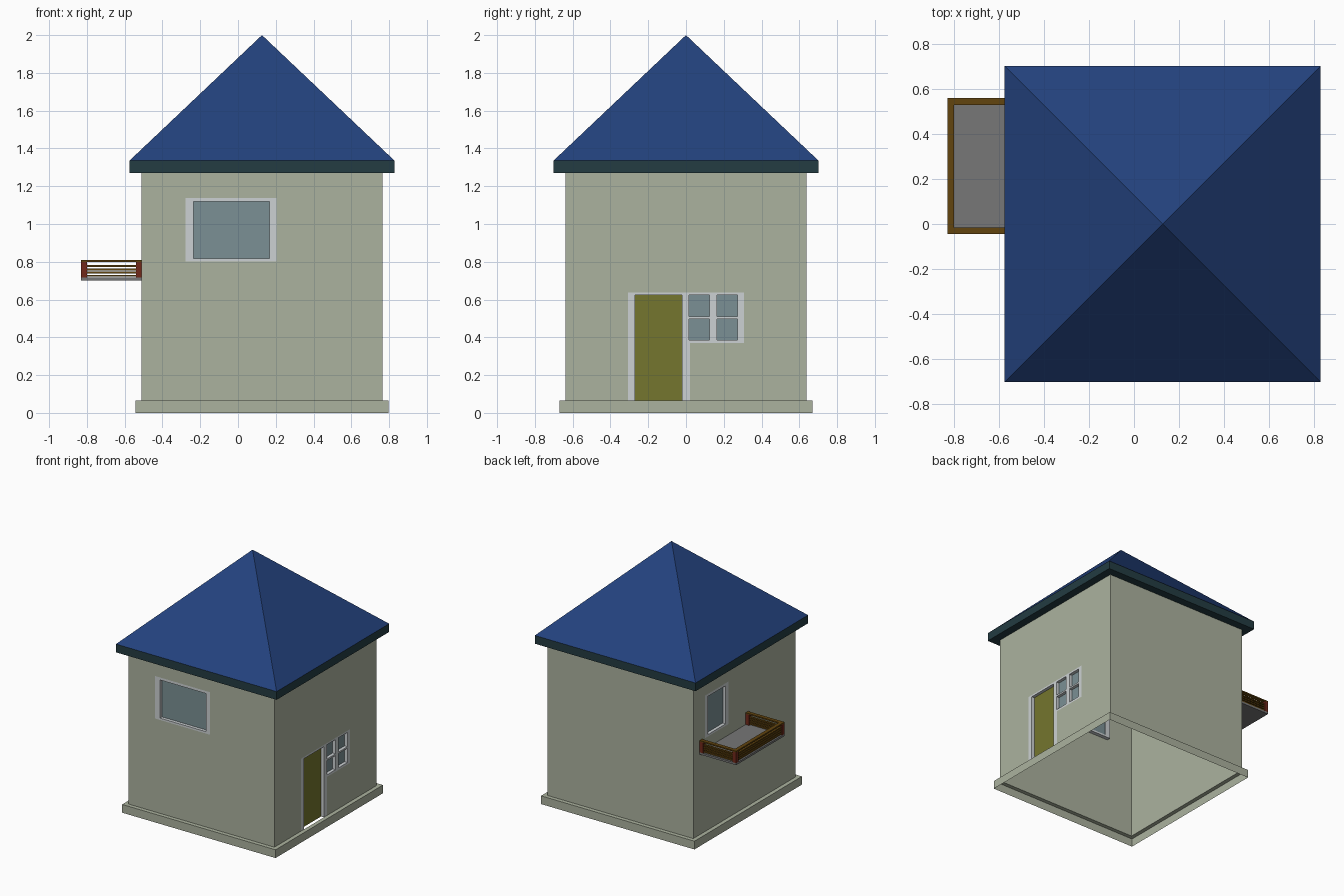
import bpy, bmesh
from mathutils import Vector

if "Cube" in bpy.data.objects:
    bpy.data.objects.remove(bpy.data.objects["Cube"])

CX = 0.127                      # house centre in x
H, P, E = 0.638, 0.67, 0.702    # half widths: walls, plinth, eaves


def mat(name, r, g, b):
    m = bpy.data.materials.new(name)
    m.diffuse_color = [(c / 255) ** 2.2 for c in (r, g, b)] + [1]
    m.use_nodes = True
    m.node_tree.nodes["Principled BSDF"].inputs["Base Color"].default_value = m.diffuse_color
    return m


WALL = mat("wall_paint", 170, 177, 157)
ROOF = mat("roof_blue", 40, 68, 125)
EAVE = mat("eave_green", 40, 62, 68)
FRAME = mat("frame_white", 203, 208, 210)
GLASS = mat("glass", 122, 143, 147)
DOOR = mat("door_olive", 116, 117, 50)
RED = mat("post_red", 112, 45, 32)
BROWN = mat("rail_brown", 98, 70, 22)
SLAB = mat("slab_grey", 118, 118, 118)


def finish(name, bm, material):
    me = bpy.data.meshes.new(name)
    bm.to_mesh(me)
    bm.free()
    ob = bpy.data.objects.new(name, me)
    me.materials.append(material)
    bpy.context.collection.objects.link(ob)
    return ob


def box(name, lo, hi, material):
    bm = bmesh.new()
    bmesh.ops.create_cube(bm, size=1)
    for v in bm.verts:
        v.co = [lo[i] + (v.co[i] + 0.5) * (hi[i] - lo[i]) for i in range(3)]
    return finish(name, bm, material)


def square(bm, half, z):
    return [bm.verts.new((CX + sx * half, sy * half, z))
            for sx, sy in ((-1, -1), (1, -1), (1, 1), (-1, 1))]


def bridge(bm, a, b):
    for i in range(4):
        j = (i + 1) % 4
        bm.faces.new((a[i], a[j], b[j], b[i]))


# each side maps (along, up, inward depth) to 3D, with its outward normal
SIDES = {
    "front": (lambda u, v, d: (u, -H + d, v), Vector((0, -1, 0))),
    "back": (lambda u, v, d: (u, H - d, v), Vector((0, 1, 0))),
    "right": (lambda u, v, d: (CX + H - d, u, v), Vector((1, 0, 0))),
    "left": (lambda u, v, d: (CX - H + d, u, v), Vector((-1, 0, 0))),
}


def plate(name, side, rect, holes, material, depth=0.0, thick=0.0):
    """Flat panel (u0, u1, v0, v1) with rectangular holes, optionally thickened inward."""
    place, normal = SIDES[side]
    rects = [rect] + holes
    us = sorted({x for r in rects for x in r[:2]})
    vs = sorted({x for r in rects for x in r[2:]})
    bm = bmesh.new()
    for u0, u1 in zip(us, us[1:]):
        for v0, v1 in zip(vs, vs[1:]):
            cu, cv = (u0 + u1) / 2, (v0 + v1) / 2
            if any(h[0] < cu < h[1] and h[2] < cv < h[3] for h in holes):
                continue
            f = bm.faces.new([bm.verts.new(place(u, v, depth)) for u, v in
                              ((u0, v0), (u1, v0), (u1, v1), (u0, v1))])
            f.normal_update()
            if f.normal.dot(normal) < 0:
                f.normal_flip()
    bmesh.ops.remove_doubles(bm, verts=bm.verts, dist=0.0001)
    ob = finish(name, bm, material)
    if thick:
        s = ob.modifiers.new("thickness", 'SOLIDIFY')
        s.thickness, s.offset = thick, -1
    return ob


# openings
front_win, front_glass = (-0.277, 0.204, 0.802, 1.138), (-0.235, 0.167, 0.817, 1.118)
left_win, left_glass = (0.2, 0.49, 0.802, 1.138), (0.235, 0.455, 0.817, 1.118)
entry = (-0.307, 0.307, 0.065, 0.637)
below_win = (0.02, 0.307, 0.065, 0.37)
door = (-0.27, -0.02, 0.065, 0.623)
panes = [(a, a + 0.108, b, b + 0.112) for a in (0.016, 0.164) for b in (0.386, 0.511)]

# walls, open at the bottom
Z0, Z1 = 0.065, 1.27
plate("front_wall", "front", (CX - H, CX + H, Z0, Z1), [front_win], WALL)
plate("back_wall", "back", (CX - H, CX + H, Z0, Z1), [], WALL)
plate("left_wall", "left", (-H, H, Z0, Z1), [left_win], WALL)
plate("right_wall", "right", (-H, H, Z0, Z1),
      [(-0.307, 0.02, 0.065, 0.637), (0.02, 0.307, 0.37, 0.637)], WALL)

# plinth: outer skirt and top ledge
bm = bmesh.new()
low, mid, top = square(bm, P, 0), square(bm, P, Z0), square(bm, H, Z0)
bridge(bm, low, mid)
bridge(bm, mid, top)
finish("plinth", bm, WALL)

# eaves and pyramid roof
box("eaves", (CX - E, -E, 1.27), (CX + E, E, 1.335), EAVE)
bm = bmesh.new()
ring = square(bm, E, 1.335)
apex = bm.verts.new((CX, 0, 2.0))
for i in range(4):
    bm.faces.new((ring[i], ring[(i + 1) % 4], apex))
finish("roof", bm, ROOF)

# windows and door, recessed in their frames
for side, outer, inner in (("front", front_win, front_glass), ("left", left_win, left_glass)):
    plate(side + "_window_frame", side, outer, [inner], FRAME, thick=0.03)
    plate(side + "_window_glass", side, inner, [], GLASS, depth=0.025)
plate("entry_frame", "right", entry, [door, below_win] + panes, FRAME, thick=0.03)
plate("door", "right", door, [], DOOR, depth=0.025)
for i, p in enumerate(panes):
    plate(f"entry_pane_{i + 1}", "right", p, [], GLASS, depth=0.025)

# balcony: slab, corner posts, slatted railing on three sides
X0, X1, Y0, Y1, T = -0.83, CX - H, -0.045, 0.56, 0.03
box("balcony_slab", (X0, Y0, 0.70), (X1, Y1, 0.716), SLAB)
for i, x in enumerate((X0, X1 - T)):
    for j, y in enumerate((Y0, Y1 - T)):
        box(f"balcony_post_{i}{j}", (x, y, 0.716), (x + T, y + T, 0.80), RED)
for k, z in enumerate((0.721, 0.738, 0.755, 0.772)):
    a, b = 0.007, 0.023
    box(f"slat_outer_{k}", (X0 + a, Y0 + T, z), (X0 + b, Y1 - T, z + 0.01), BROWN)
    for n, y in (("near", Y0), ("far", Y1 - T)):
        box(f"slat_{n}_{k}", (X0 + T, y + a, z), (X1 - T, y + b, z + 0.01), BROWN)
box("top_rail_outer", (X0, Y0, 0.80), (X0 + T, Y1, 0.81), BROWN)
for n, y in (("near", Y0), ("far", Y1 - T)):
    box(f"top_rail_{n}", (X0 + T, y, 0.80), (X1, y + T, 0.81), BROWN)
